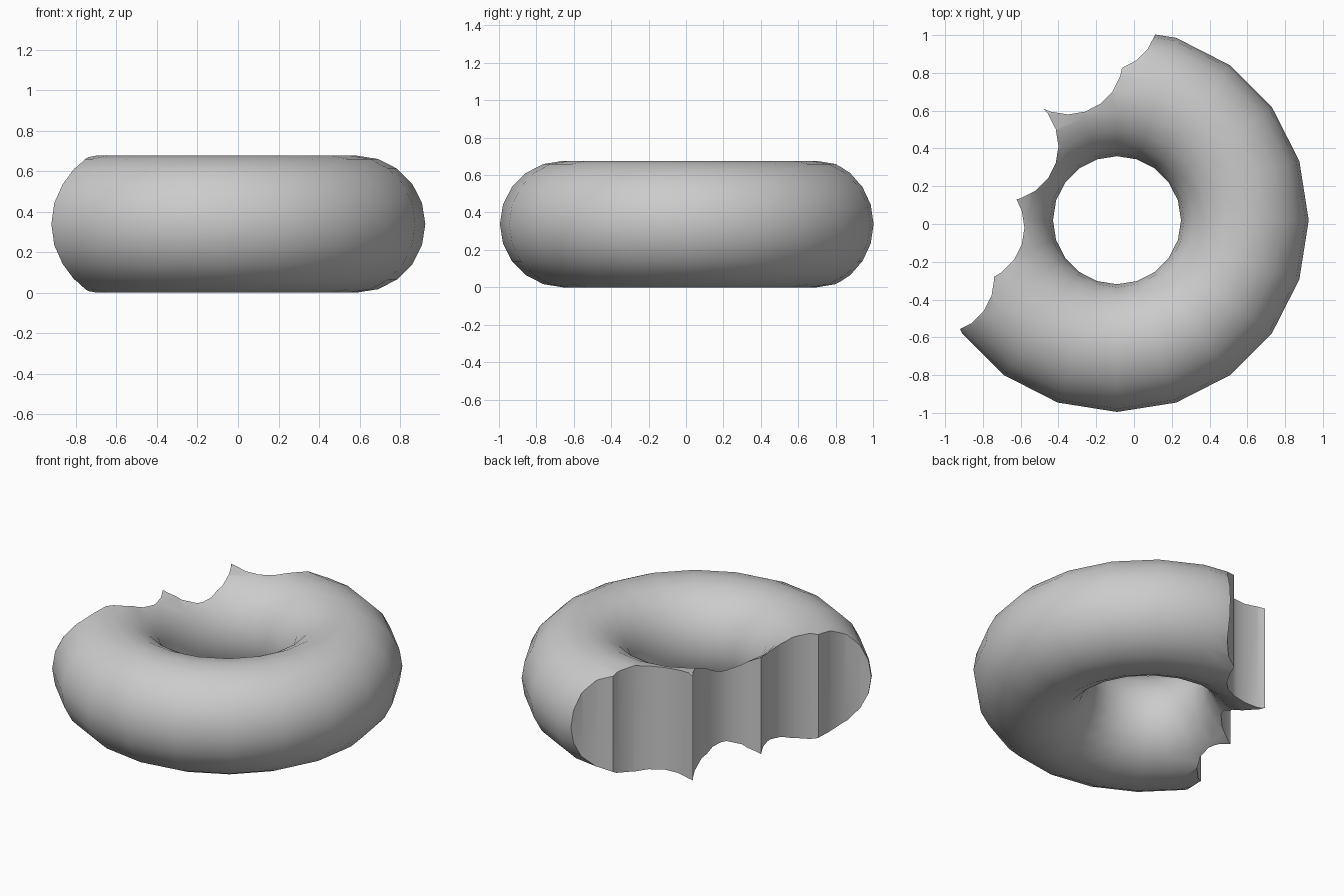
import bpy, bmesh, math
from mathutils import Vector

if "Cube" in bpy.data.objects:
    bpy.data.objects.remove(bpy.data.objects["Cube"])

# Ring body
bpy.ops.mesh.primitive_torus_add(major_segments=20, minor_segments=20,
                                 major_radius=0.677, minor_radius=0.338,
                                 location=(-0.09, 0.02, 0.338))
ring = bpy.context.object
ring.name = "bitten_ring"

# Bite outline: a chain of equal tooth arcs joined at their cusps
R = 0.29
centres = [Vector(c) for c in [(-0.16, 1.10), (-0.35, 0.87), (-0.69, 0.412),
                               (-0.87, -0.02), (-1.03, -0.29)]]


def cusp(a, b):
    """Meeting point of two tooth circles on the ring side."""
    d = b - a
    h = math.sqrt(R * R - d.length_squared / 4)
    side = Vector((-d.y, d.x)).normalized()
    return (a + b) / 2 + side * h


def angle(c, p):
    return math.degrees(math.atan2(p.y - c.y, p.x - c.x))


cusps = [cusp(a, b) for a, b in zip(centres, centres[1:])]
outline = []
for i, c in enumerate(centres):
    start = angle(c, cusps[i - 1]) if i else 1
    end = angle(c, cusps[i]) if i < len(cusps) else -91
    if i:
        outline.append(cusps[i - 1])
    for k in range(10, -11, -1):
        t = 18 * k
        if end + 1 < t < start - 1:
            outline.append(c + R * Vector((math.cos(math.radians(t)),
                                           math.sin(math.radians(t)))))
outline += [Vector(p) for p in [(-1.6, -0.58), (-1.6, 1.6), (0.13, 1.6)]]

# Extruded bite cutter
bm = bmesh.new()
face = bm.faces.new([bm.verts.new((p.x, p.y, -0.3)) for p in outline])
top = bmesh.ops.extrude_face_region(bm, geom=[face])["geom"]
bmesh.ops.translate(bm, vec=(0, 0, 1.3),
                    verts=[g for g in top if isinstance(g, bmesh.types.BMVert)])
bmesh.ops.recalc_face_normals(bm, faces=bm.faces)
mesh = bpy.data.meshes.new("bite_cutter")
bm.to_mesh(mesh)
bm.free()
cutter = bpy.data.objects.new("bite_cutter", mesh)
bpy.context.collection.objects.link(cutter)
cutter.hide_render = True

# Take the bite out of the ring
mod = ring.modifiers.new("bite", 'BOOLEAN')
mod.operation = 'DIFFERENCE'
mod.solver = 'EXACT'
mod.object = cutter
bpy.ops.object.modifier_apply(modifier=mod.name)
bpy.data.objects.remove(cutter)
bpy.ops.object.shade_smooth_by_angle(angle=math.radians(30))
